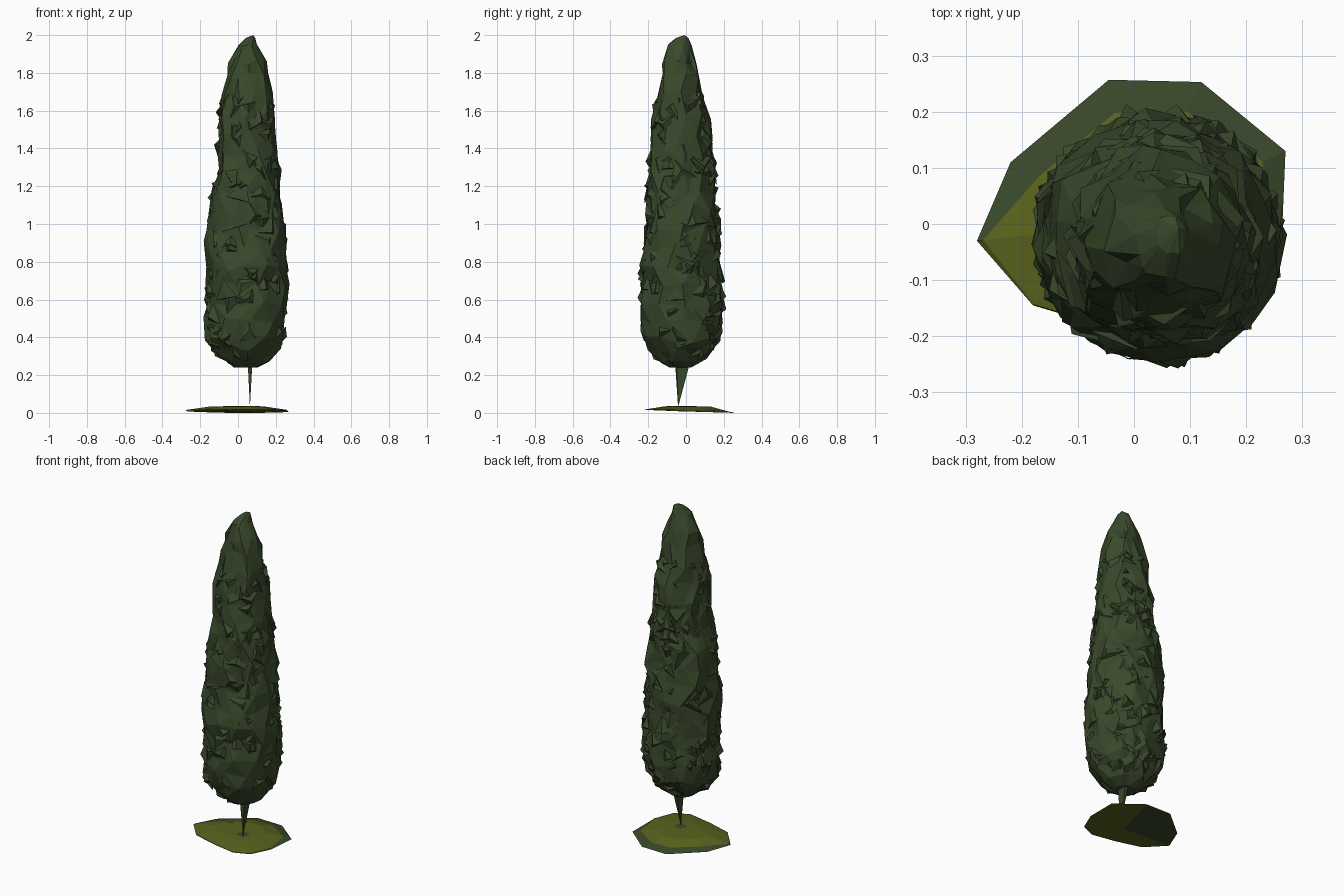
import bpy, bmesh, math, random
from mathutils import Vector

random.seed(5)
if "Cube" in bpy.data.objects:
    bpy.data.objects.remove(bpy.data.objects["Cube"])


def material(name, rgb):
    m = bpy.data.materials.new(name)
    m.use_nodes = True
    m.diffuse_color = (*rgb, 1)
    m.node_tree.nodes["Principled BSDF"].inputs["Base Color"].default_value = (*rgb, 1)
    return m


GREEN = material("cypress green", (0.041, 0.066, 0.024))
MOSS = material("moss yellow", (0.102, 0.122, 0.012))


def add_object(name, bm, mats):
    mesh = bpy.data.meshes.new(name)
    bm.to_mesh(mesh)
    bm.free()
    for m in mats:
        mesh.materials.append(m)
    ob = bpy.data.objects.new(name, mesh)
    bpy.context.collection.objects.link(ob)
    return ob


def bridge(bm, a, b):
    """Quads between two closed rings of equal length."""
    n = len(a)
    return [bm.faces.new((a[i], a[(i + 1) % n], b[(i + 1) % n], b[i])) for i in range(n)]


# Crown profile: height, centre x, centre y, radius x, radius y
PROFILE = [
    (0.24, 0.04, -0.03, 0.06, 0.06),
    (0.29, 0.04, -0.03, 0.14, 0.13),
    (0.38, 0.04, -0.03, 0.20, 0.20),
    (0.55, 0.045, -0.02, 0.215, 0.22),
    (0.80, 0.045, -0.03, 0.21, 0.21),
    (1.00, 0.04, -0.02, 0.205, 0.195),
    (1.20, 0.045, -0.025, 0.185, 0.185),
    (1.32, 0.055, -0.025, 0.155, 0.17),
    (1.42, 0.04, -0.025, 0.152, 0.165),
    (1.60, 0.045, -0.03, 0.142, 0.138),
    (1.75, 0.058, -0.035, 0.118, 0.11),
    (1.84, 0.05, -0.035, 0.098, 0.09),
    (1.95, 0.052, -0.035, 0.05, 0.062),
    (1.985, 0.065, -0.02, 0.027, 0.035),
]


def crown_point(z, angle, offset=0.0):
    """Point on the crown surface, pushed outward by offset."""
    z = min(max(z, PROFILE[0][0]), PROFILE[-1][0])
    for lo, hi in zip(PROFILE, PROFILE[1:]):
        if z <= hi[0]:
            t = (z - lo[0]) / (hi[0] - lo[0])
            _, cx, cy, rx, ry = [p + (q - p) * t for p, q in zip(lo, hi)]
            break
    return Vector((cx + (rx + offset) * math.cos(angle),
                   cy + (ry + offset) * math.sin(angle), z))


# Crown shell: jittered, twisted rings
SIDES = 14
levels = [0.24, 0.28, 0.33, 0.39] + [0.48 + 0.1 * i for i in range(14)] + [1.86, 1.94, 1.985]
bm = bmesh.new()
rings = []
for k, z in enumerate(levels):
    end = k in (0, len(levels) - 1)
    amount = 0.004 if z > 1.9 or end else 0.017
    ring = []
    for i in range(SIDES):
        angle = math.tau * (i + 0.5 * (k % 2) + random.uniform(-0.35, 0.35)) / SIDES
        dz = 0 if end else random.uniform(-0.3, 0.3) * (levels[k + 1] - z)
        ring.append(bm.verts.new(crown_point(z + dz, angle, random.uniform(-amount, amount))))
    rings.append(ring)
for k, (a, b) in enumerate(zip(rings, rings[1:])):
    for i in range(SIDES):
        j = (i + 1) % SIDES
        if k % 2:
            bm.faces.new((a[i], a[j], b[j]))
            bm.faces.new((a[i], b[j], b[i]))
        else:
            bm.faces.new((a[i], a[j], b[i]))
            bm.faces.new((a[j], b[j], b[i]))
bmesh.ops.poke(bm, faces=[bm.faces.new(rings[0][::-1])])
tip = bm.verts.new((0.08, -0.008, 2.0))
for i in range(SIDES):
    bm.faces.new((rings[-1][i], rings[-1][(i + 1) % SIDES], tip))
add_object("crown", bm, [GREEN])

# Leaf tufts: broad, shallow three-sided chips half sunk in the crown
bm = bmesh.new()
for _ in range(210):
    z = 0.3 + 1.4 * random.random() ** 1.2
    angle = random.uniform(0, math.tau)
    size = random.uniform(0.045, 0.095)
    turn = random.uniform(0, math.tau)
    spread = size / max(0.1, 0.24 - 0.06 * z)
    base = []
    for i in range(3):
        a = turn + math.tau * i / 3
        base.append(bm.verts.new(crown_point(z + size * math.sin(a),
                                             angle + spread * math.cos(a),
                                             random.uniform(-0.028, 0.009))))
    peak = bm.verts.new(crown_point(z + random.uniform(-0.5, 0.5) * size, angle,
                                    random.uniform(0.004, 0.022)))
    for i in range(3):
        bm.faces.new((base[i], base[(i + 1) % 3], peak))
bmesh.ops.recalc_face_normals(bm, faces=bm.faces[:])
add_object("leaf_tufts", bm, [GREEN])

# Trunk: thin blade tapering down to a point
bm = bmesh.new()
top = [bm.verts.new(p) for p in ((0.05, -0.06, 0.3), (0.078, -0.05, 0.3),
                                 (0.078, 0.03, 0.3), (0.05, 0.03, 0.3))]
foot = bm.verts.new((0.063, -0.042, 0.03))
for i in range(4):
    bm.faces.new((top[(i + 1) % 4], top[i], foot))
bm.faces.new(top)
add_object("trunk", bm, [GREEN])

# Ground patch: low mound, green band on its rear edge, green spot at the trunk
OUTLINE = [(-0.28, -0.03), (-0.18, -0.145), (-0.03, -0.19), (0.12, -0.22), (0.21, -0.18),
           (0.262, -0.06), (0.27, 0.13), (0.12, 0.253), (-0.045, 0.257), (-0.22, 0.11)]
BAND = [0.96, 0.99, 0.99, 0.99, 0.99, 0.98, 0.85, 0.79, 0.77, 0.77]
bm = bmesh.new()


def mound_ring(scales, center, z_front, z_back):
    ring = []
    for (x, y), s in zip(OUTLINE, scales):
        t = (y + 0.22) / 0.477
        ring.append(bm.verts.new((center[0] + (x - center[0]) * s,
                                  center[1] + (y - center[1]) * s,
                                  z_front + (z_back - z_front) * t)))
    return ring


count = len(OUTLINE)
rim = mound_ring([1] * count, (0, 0), 0.016, 0.0)
edge = mound_ring(BAND, (0, 0), 0.018, 0.014)
shelf = mound_ring([0.5] * count, (0, 0), 0.035, 0.034)
spot = mound_ring([0.13] * count, (0.06, -0.035), 0.036, 0.036)
band_faces = bridge(bm, rim, edge)
moss_faces = bridge(bm, edge, shelf) + bridge(bm, shelf, spot)
bm.faces.new(spot)
moss_faces += [f for f in band_faces if f.calc_center_median().y < -0.06]

# Underside of the patch: green only in the rear right wedge
hub = bm.verts.new((0.03, -0.05, 0.009))
for i in range(count):
    under = bm.faces.new((rim[(i + 1) % count], rim[i], hub))
    if i < 7:
        moss_faces.append(under)
for f in moss_faces:
    f.material_index = 1
add_object("ground_patch", bm, [GREEN, MOSS])
